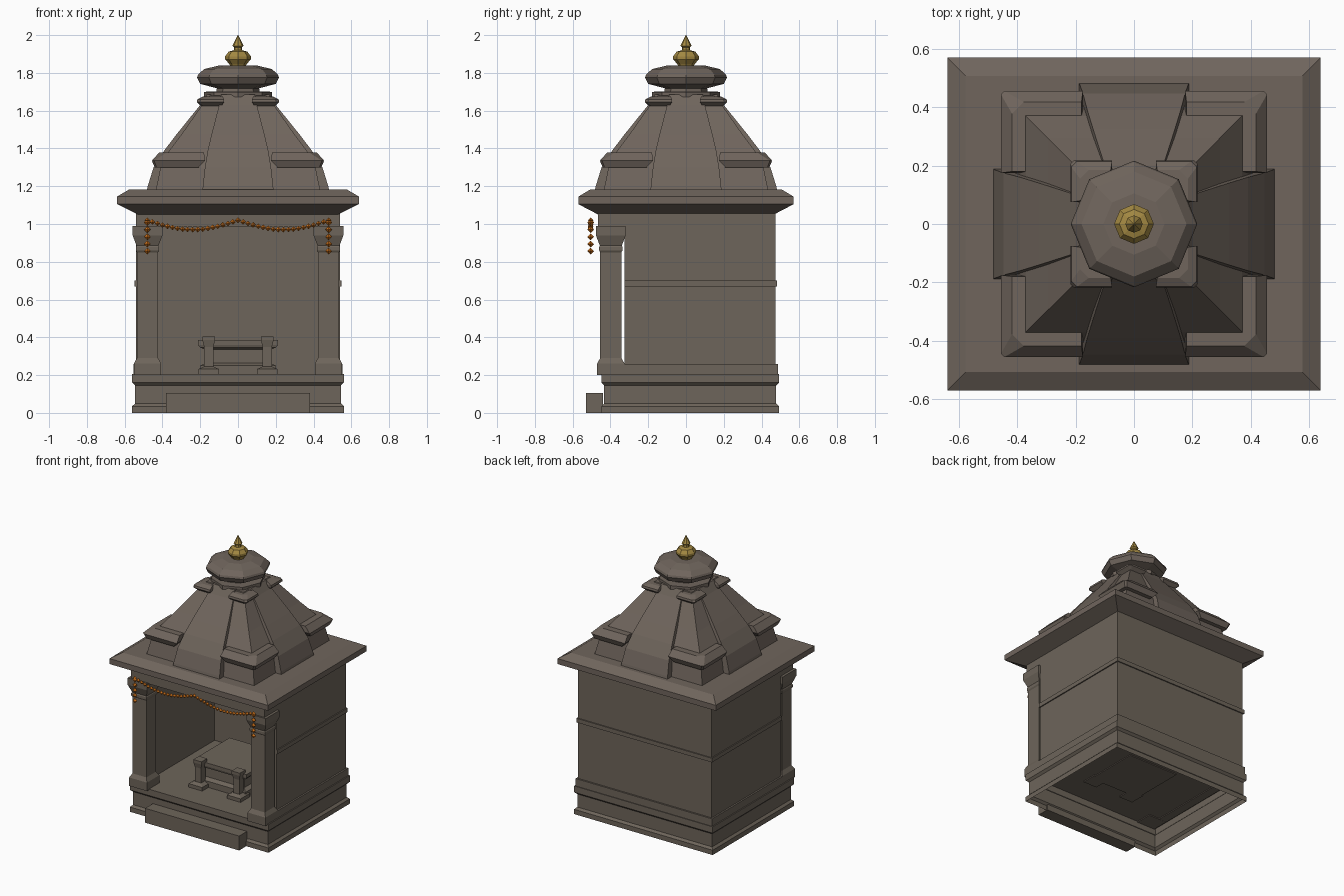
import bpy, bmesh, math

if "Cube" in bpy.data.objects:
    bpy.data.objects.remove(bpy.data.objects["Cube"])


def material(name, rgb):
    m = bpy.data.materials.new(name)
    m.diffuse_color = (*rgb, 1)
    m.use_nodes = True
    m.node_tree.nodes["Principled BSDF"].inputs["Base Color"].default_value = m.diffuse_color
    return m


STONE = material("grey brown stone", (0.155, 0.130, 0.103))
ROOF = material("warm roof stone", (0.160, 0.130, 0.108))
GOLD = material("aged gold", (0.37, 0.25, 0.055))
ORANGE = material("marigold orange", (0.62, 0.17, 0.012))


def finish(name, bm, mat):
    bmesh.ops.recalc_face_normals(bm, faces=bm.faces)
    me = bpy.data.meshes.new(name)
    bm.to_mesh(me)
    bm.free()
    me.materials.append(mat)
    ob = bpy.data.objects.new(name, me)
    bpy.context.collection.objects.link(ob)
    return ob


def add_loft(bm, rings, cap_bottom=True):
    """Join equal-sized rings of points, bottom to top, and cap the ends."""
    loops = [[bm.verts.new(p) for p in r] for r in rings]
    n = len(loops[0])
    for a, b in zip(loops, loops[1:]):
        for i in range(n):
            j = (i + 1) % n
            bm.faces.new((a[i], a[j], b[j], b[i]))
    if cap_bottom:
        bm.faces.new(loops[0][::-1])
    bm.faces.new(loops[-1])


def rect(x0, x1, y0, y1, z):
    return [(x0, y0, z), (x1, y0, z), (x1, y1, z), (x0, y1, z)]


def centred(cx, cy, hx, hy, z):
    return rect(cx - hx, cx + hx, cy - hy, cy + hy, z)


def loft(name, rings, mat, **kw):
    bm = bmesh.new()
    add_loft(bm, rings, **kw)
    return finish(name, bm, mat)


def box(name, x0, x1, y0, y1, z0, z1, mat=STONE):
    return loft(name, [rect(x0, x1, y0, y1, z0), rect(x0, x1, y0, y1, z1)], mat)


def octagon(name, profile, mat):
    rings = [[(r * math.cos(k * math.pi / 4), r * math.sin(k * math.pi / 4), z)
              for k in range(8)] for r, z in profile]
    return loft(name, rings, mat)


# Hollow plinth, open underneath, and the front step
loft("plinth", [centred(0, 0.022, 0.545 + d, 0.455 + d, z) for d, z in
     ((0.015, 0), (0.015, 0.035), (0, 0.05), (0, 0.145), (0.015, 0.16), (0.015, 0.206))],
     STONE, cap_bottom=False)
box("front_step", -0.38, 0.38, -0.53, -0.44, 0, 0.105)


# U-shaped shrine walls, with moulding at the foot and a thin band
def u_wall(name, grow, z0, z1):
    x, y, f, ix, iy = 0.54 + grow, 0.475 + grow, -0.325, 0.49, 0.43
    pts = [(-x, f), (-ix, f), (-ix, iy), (ix, iy), (ix, f), (x, f), (x, y), (-x, y)]
    loft(name, [[(px, py, z) for px, py in pts] for z in (z0, z1)], STONE)


u_wall("shrine_walls", 0, 0.2, 1.06)
u_wall("wall_foot_moulding", 0.012, 0.2, 0.26)
u_wall("wall_band", 0.008, 0.67, 0.70)

# Front pillars with block feet and flared capitals
PILLAR = ((0.072, 0.2), (0.072, 0.262), (0.056, 0.29), (0.056, 0.85), (0.062, 0.86),
          (0.062, 0.878), (0.058, 0.885), (0.079, 0.94), (0.079, 0.99))
for s, side in ((-1, "left"), (1, "right")):
    loft(side + "_pillar", [centred(s * 0.479, -0.398, h, h, z) for h, z in PILLAR], STONE)
box("lintel", -0.54, 0.54, -0.465, -0.32, 0.985, 1.06)

# Altar table with two front posts
loft("altar", [centred(0, 0, hx, hy, z) for hx, hy, z in
     ((0.2, 0.2, 0.2), (0.2, 0.2, 0.25), (0.17, 0.17, 0.265), (0.17, 0.17, 0.335),
      (0.2, 0.2, 0.345), (0.212, 0.205, 0.36), (0.212, 0.205, 0.385))], STONE)
for s, side in ((-1, "left"), (1, "right")):
    loft(side + "_altar_post", [centred(s * 0.155, -0.215, h, h, z) for h, z in
         ((0.055, 0.2), (0.055, 0.232), (0.025, 0.245), (0.025, 0.35),
          (0.033, 0.385), (0.033, 0.405))], STONE)

# Overhanging eave
loft("eave", [centred(0, 0, hx, hy, z) for hx, hy, z in
     ((0.53, 0.465, 1.05), (0.64, 0.57, 1.105), (0.64, 0.57, 1.145), (0.578, 0.508, 1.182))],
     ROOF)

# Tower: recessed square core plus raised central bands on all four sides
loft("tower_core", [centred(0, 0, h, h, z) for h, z in
     ((0.435, 1.18), (0.41, 1.30), (0.37, 1.38), (0.295, 1.48), (0.19, 1.63), (0.15, 1.68))],
     ROOF)
BAND = ((0.482, 0.188, 1.18), (0.478, 0.186, 1.2), (0.447, 0.175, 1.30), (0.39, 0.16, 1.39),
        (0.325, 0.14, 1.475), (0.2, 0.1, 1.63), (0.165, 0.09, 1.685))
loft("front_back_bands", [centred(0, 0, w, r, z) for r, w, z in BAND], ROOF)
loft("side_bands", [centred(0, 0, r, w, z) for r, w, z in BAND], ROOF)


# Corner ledges, low and high, one on each corner of the tower
def corner_ledges(name, rings):
    bm = bmesh.new()
    for sx in (-1, 1):
        for sy in (-1, 1):
            loops = []
            for a, b, c, z in rings:  # inner edge, outer edge, corner cut
                pts = [(a, a), (b, a), (b, b - c), (b - c, b), (a, b)]
                loops.append([(sx * x, sy * y, z) for x, y in pts])
            add_loft(bm, loops)
    finish(name, bm, ROOF)


corner_ledges("lower_corner_ledges", ((0.21, 0.44, 0.01, 1.298), (0.175, 0.456, 0.012, 1.335),
                                      (0.18, 0.418, 0.04, 1.378)))
corner_ledges("upper_corner_ledges", ((0.09, 0.19, 0.01, 1.62), (0.075, 0.218, 0.012, 1.645),
                                      (0.075, 0.215, 0.02, 1.66), (0.08, 0.185, 0.03, 1.675)))

# Neck, ribbed-stone disc and gold finial
octagon("tower_neck", ((0.18, 1.672), (0.18, 1.7), (0.115, 1.701), (0.11, 1.73)), ROOF)
octagon("crown_disc", ((0.11, 1.718), (0.2, 1.742), (0.217, 1.775), (0.212, 1.79),
                       (0.18, 1.82), (0.105, 1.838)), ROOF)
octagon("finial", ((0.04, 1.83), (0.045, 1.845), (0.068, 1.872), (0.068, 1.888), (0.05, 1.912),
                   (0.022, 1.92), (0.02, 1.935), (0.03, 1.943), (0.0015, 2.0)), GOLD)

# Marigold garland: two swags and a hanging string at each end
bm = bmesh.new()


def bead(x, z, r):
    ring = [(x + r * math.cos(k * math.pi / 2), -0.505 + r * math.sin(k * math.pi / 2), z)
            for k in range(4)]
    vs = [bm.verts.new(p) for p in ring]
    top, low = bm.verts.new((x, -0.505, z + r)), bm.verts.new((x, -0.505, z - r))
    for k in range(4):
        bm.faces.new((vs[k], vs[(k + 1) % 4], top))
        bm.faces.new((vs[(k + 1) % 4], vs[k], low))


N = 18
for i in range(-N, N + 1):
    t = abs(i) / N
    bead(0.48 * i / N, 1.02 - 0.05 * math.sin(math.pi * t), 0.015)
for s in (-1, 1):
    for k in range(5):
        bead(s * 0.48, 1.008 - 0.038 * k, 0.018)
finish("marigold_garland", bm, ORANGE)
